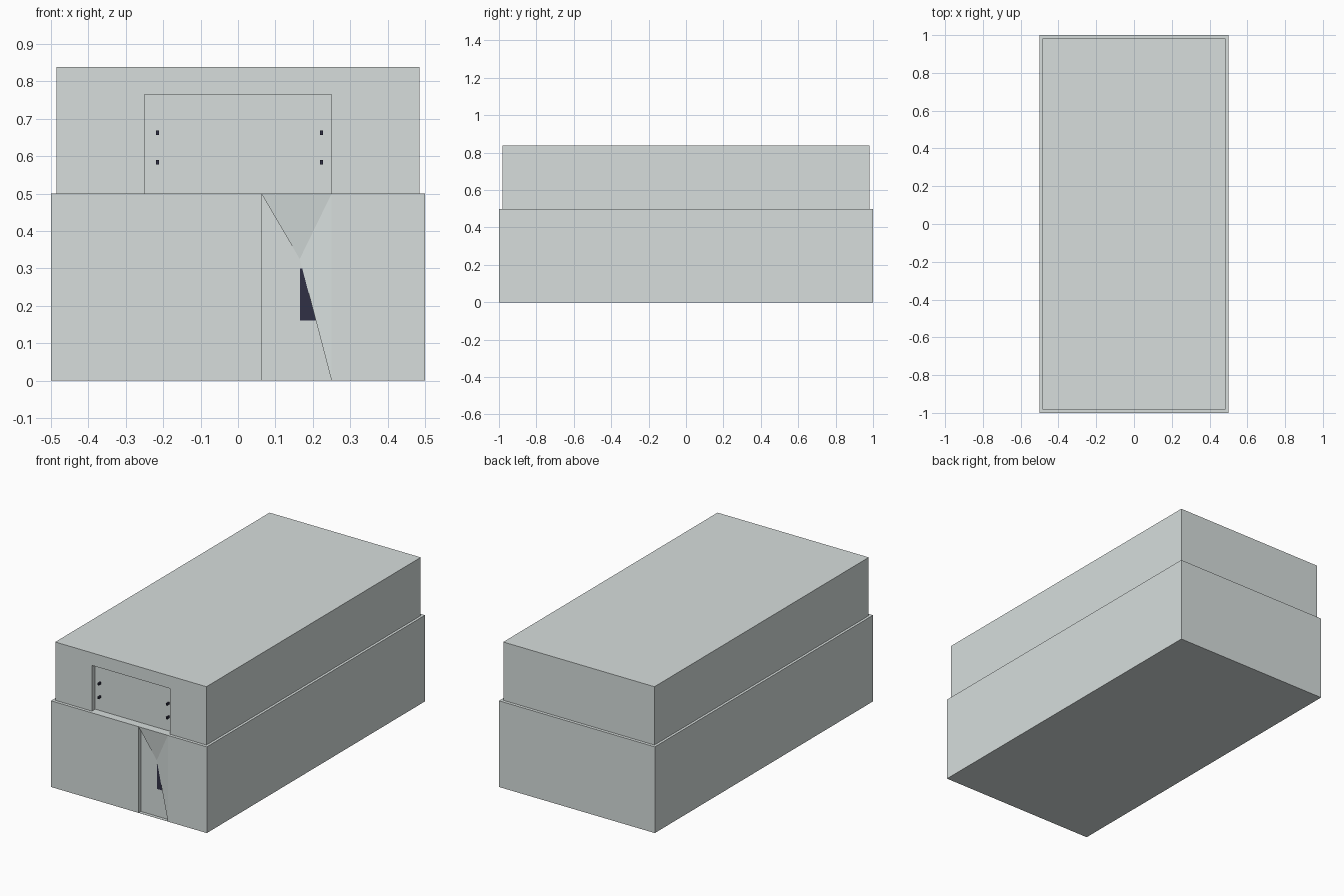
import bpy, bmesh

if "Cube" in bpy.data.objects:
    bpy.data.objects.remove(bpy.data.objects["Cube"])


def material(name, color):
    mat = bpy.data.materials.new(name)
    mat.diffuse_color = (*color, 1)
    mat.use_nodes = True
    mat.node_tree.nodes["Principled BSDF"].inputs["Base Color"].default_value = mat.diffuse_color
    return mat


pale = material("pale_wall", (0.68, 0.73, 0.72))
dark = material("dark_metal", (0.03, 0.03, 0.06))


def make_object(name, bm, mat):
    bmesh.ops.recalc_face_normals(bm, faces=bm.faces)
    mesh = bpy.data.meshes.new(name)
    bm.to_mesh(mesh)
    bm.free()
    obj = bpy.data.objects.new(name, mesh)
    bpy.context.collection.objects.link(obj)
    mesh.materials.append(mat)
    return obj


def box(name, x, y, z, mat=pale):
    bm = bmesh.new()
    bmesh.ops.create_cube(bm, size=1)
    for v in bm.verts:
        v.co = [lo + (c + 0.5) * (hi - lo) for c, (lo, hi) in zip(v.co, (x, y, z))]
    return make_object(name, bm, mat)


def cut(target, cutter):
    cutter.hide_render = True
    cutter.hide_viewport = True
    mod = target.modifiers.new("recess", "BOOLEAN")
    mod.operation = "DIFFERENCE"
    mod.solver = "EXACT"
    mod.object = cutter


FRONT, BACK_PANEL = -1.0, -0.98
LEFT, RIGHT = 0.0625, 0.25

# Lower storey with a doorway recess, closed by a thin sill and lintel
lower = box("lower_storey", (-0.5, 0.5), (FRONT, 1), (0, 0.5))
cut(lower, box("doorway_cutter", (LEFT, RIGHT), (-1.1, BACK_PANEL), (0.001, 0.499)))

# Upper storey with a shallow window recess
upper = box("upper_storey", (-0.485, 0.485), (-0.982, 0.982), (0.5, 0.838))
cut(upper, box("window_cutter", (-0.25, 0.25), (-1.1, -0.952), (0.4, 0.765)))

# Slanted panels over the doorway, meeting at a point on the back panel
bm = bmesh.new()
apex, tl, tr, br = [bm.verts.new(p) for p in (
    (0.165, BACK_PANEL, 0.325), (LEFT, FRONT, 0.4995), (RIGHT, FRONT, 0.4995), (RIGHT, FRONT, 0))]
bm.faces.new((tl, apex, tr))
bm.faces.new((tr, apex, br))
make_object("doorway_flaps", bm, pale)

# Dark plate partly hidden behind the side flap
box("door_plate", (0.166, 0.222), (-0.9815, BACK_PANEL), (0.16, 0.3), dark)

# Four small pegs in the window recess
for side, x in (("left", -0.215), ("right", 0.2235)):
    for level, z in (("lower", 0.583), ("upper", 0.662)):
        box(f"{side}_{level}_peg", (x - 0.004, x + 0.004), (-0.975, -0.95),
            (z - 0.006, z + 0.006), dark)
